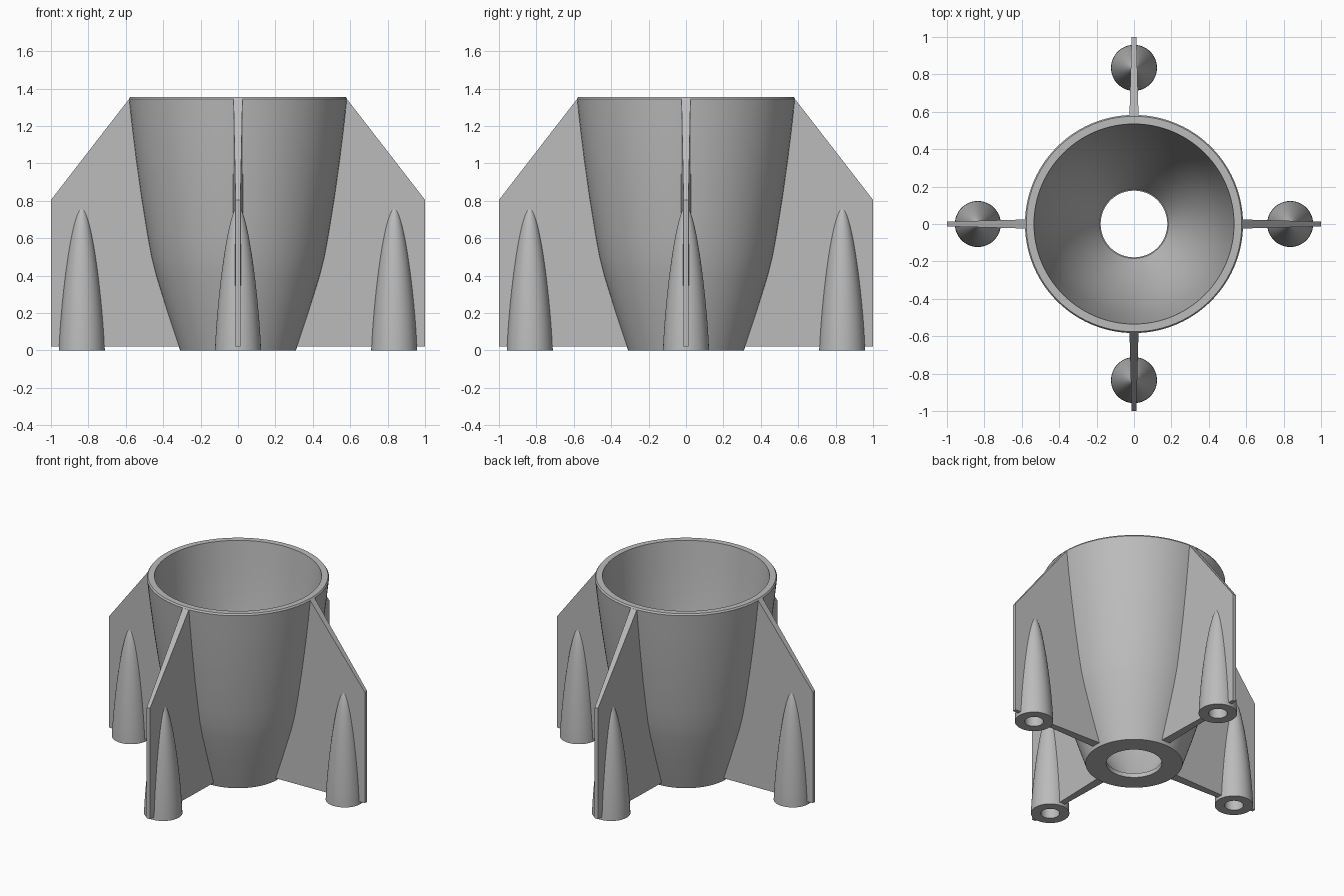
import bpy, bmesh
from math import cos, sin, pi, radians
from mathutils import Matrix

cube = bpy.data.objects.get("Cube")
if cube:
    bpy.data.objects.remove(cube, do_unlink=True)

grey = bpy.data.materials.new("plain grey")
grey.use_nodes = True
grey.diffuse_color = (0.5, 0.5, 0.5, 1)
grey.node_tree.nodes["Principled BSDF"].inputs["Base Color"].default_value = (0.5, 0.5, 0.5, 1)


def finish(name, bm, smooth=True):
    bmesh.ops.recalc_face_normals(bm, faces=bm.faces)
    mesh = bpy.data.meshes.new(name)
    bm.to_mesh(mesh)
    bm.free()
    mesh.materials.append(grey)
    obj = bpy.data.objects.new(name, mesh)
    bpy.context.collection.objects.link(obj)
    if smooth:
        bpy.ops.object.select_all(action='DESELECT')
        obj.select_set(True)
        bpy.context.view_layer.objects.active = obj
        bpy.ops.object.shade_smooth_by_angle(angle=radians(30))
    return obj


def lathe(profile, sides, closed):
    """Revolve (radius, height) points about z."""
    bm = bmesh.new()
    rings = [[bm.verts.new((r * cos(2 * pi * i / sides), r * sin(2 * pi * i / sides), z))
              for i in range(sides)] for r, z in profile]
    pairs = list(zip(rings, rings[1:]))
    if closed:
        pairs.append((rings[-1], rings[0]))
    for a, b in pairs:
        for i in range(sides):
            j = (i + 1) % sides
            bm.faces.new((a[i], a[j], b[j], b[i]))
    bmesh.ops.remove_doubles(bm, verts=bm.verts, dist=1e-5)
    return bm


# Hollow bell-shaped body
outer = [(0.31, 0), (0.376, 0.2), (0.438, 0.4), (0.463, 0.5), (0.485, 0.62),
         (0.517, 0.82), (0.545, 1.02), (0.567, 1.2), (0.583, 1.345), (0.576, 1.356)]
inner = [(0.535, 1.356), (0.52, 1.2), (0.5, 1.0), (0.47, 0.8), (0.43, 0.6),
         (0.365, 0.4), (0.28, 0.2), (0.184, 0.03), (0.178, 0.03), (0.178, 0)]
finish("bell_body", lathe(outer + inner, 96, True))

# Booster pods: rounded cones with a blind nozzle bore
POD_R, POD_H, POD_X, BORE, BORE_Z = 0.123, 0.775, 0.835, 0.06, 0.33
pod = [(0, BORE_Z), (BORE, BORE_Z), (BORE, 0)]
for i in range(25):
    t = 1 - (1 - i / 24) ** 1.6
    pod.append((POD_R * (1 - t ** 1.3) ** 0.58, POD_H * t))

# Fin outline (radius, height), notched where the pod bore passes
NOTCH = 0.075
fin = [(0.28, 0.022), (POD_X - NOTCH, 0.022), (POD_X - NOTCH, 0.35), (POD_X + NOTCH, 0.35),
       (POD_X + NOTCH, 0.022), (1, 0.022), (1, 0.805), (0.582, 1.345)]
fin += [(r - 0.02, z) for r, z in reversed(outer[1:-1])]

for name, angle in (("left", 0), ("back", 90), ("right", 180), ("front", 270)):
    turn = Matrix.Rotation(radians(angle), 4, 'Z')

    bm = lathe(pod, 48, False)
    bmesh.ops.translate(bm, verts=bm.verts, vec=(POD_X, 0, 0))
    bm.transform(turn)
    finish(name + "_pod", bm)

    # Fin tapers in thickness toward its outer edge
    bm = bmesh.new()
    sides = []
    for s in (-1, 1):
        verts = [bm.verts.new((r, s * (0.024 - (r - 0.585) * 0.027), z)) for r, z in fin]
        bm.faces.new(verts)
        sides.append(verts)
    for i in range(len(fin)):
        j = (i + 1) % len(fin)
        bm.faces.new((sides[0][i], sides[0][j], sides[1][j], sides[1][i]))
    bm.transform(turn)
    finish(name + "_fin", bm, smooth=False)
